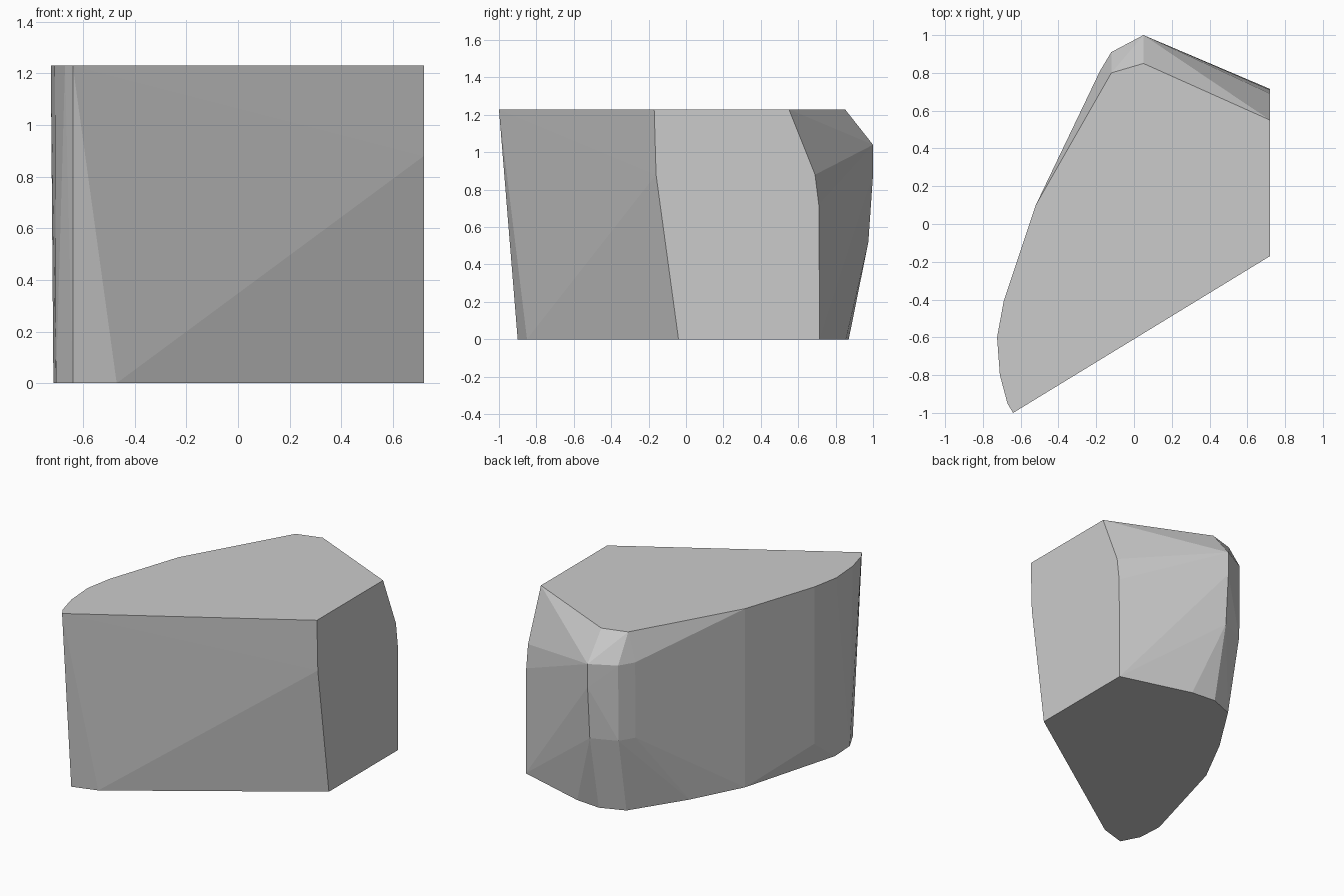
import bpy, bmesh

if "Cube" in bpy.data.objects:
    bpy.data.objects.remove(bpy.data.objects["Cube"])

# Outline corners at each height of the faceted block
rings = {
    1.23: [(-.64, -1), (.72, -.17), (.72, .55), (.05, .85), (-.12, .80),
           (-.52, .10), (-.69, -.41), (-.725, -.60), (-.71, -.80), (-.67, -.95)],
    1.04: [(.05, 1.0), (-.12, .91), (-.18, .81)],
    0.88: [(.72, .69), (.72, -.16), (.05, 1.0)],
    0.72: [(.72, .71)],
    0.52: [(.05, .975), (-.12, .905), (-.18, .805)],
    0.15: [(-.69, -.41)],
    0.0: [(-.64, -.90), (-.47, -.85), (.72, -.04), (.72, .715), (.23, .855),
          (.055, .87), (-.11, .805), (-.34, .447), (-.52, .10), (-.715, -.60),
          (-.705, -.775)],
}

# Stone body: wrap the corners in a convex shell
bm = bmesh.new()
for z, ring in rings.items():
    for x, y in ring:
        bm.verts.new((x, y, z))
bmesh.ops.convex_hull(bm, input=bm.verts[:])
loose = [v for v in bm.verts if not v.link_faces]
bmesh.ops.delete(bm, geom=loose, context='VERTS')

# Merge the flat top, bottom and right side into single faces
bmesh.ops.dissolve_limit(bm, angle_limit=.005, verts=bm.verts[:], edges=bm.edges[:])
bmesh.ops.recalc_face_normals(bm, faces=bm.faces[:])

mesh = bpy.data.meshes.new("stone_block")
bm.to_mesh(mesh)
bm.free()

# Plain grey finish
grey = bpy.data.materials.new("light_grey")
grey.diffuse_color = (.6, .6, .6, 1)
grey.use_nodes = True
grey.node_tree.nodes["Principled BSDF"].inputs["Base Color"].default_value = grey.diffuse_color
mesh.materials.append(grey)
block = bpy.data.objects.new("stone_block", mesh)
bpy.context.collection.objects.link(block)
